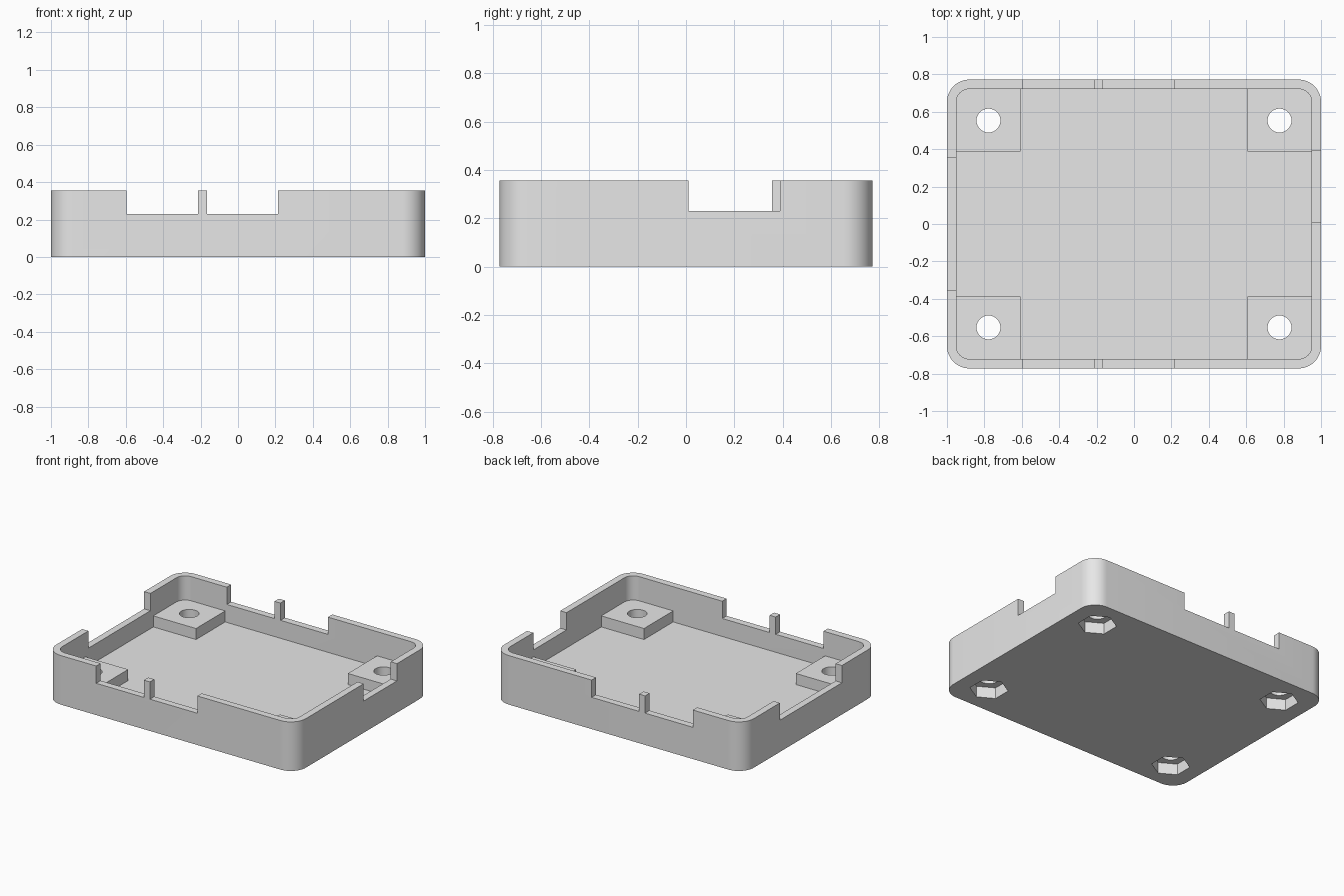
import bpy
import bmesh
from math import cos, sin, pi, radians

cube = bpy.data.objects.get("Cube")
if cube:
    bpy.data.objects.remove(cube, do_unlink=True)

# Overall sizes
HALF_X, HALF_Y, HEIGHT = 1.0, 0.772, 0.355
WALL, RADIUS = 0.05, 0.12
FLOOR, PAD_TOP, SILL = 0.10, 0.18, 0.23
HOLE_X, HOLE_Y = 0.778, 0.553
PAD_X, PAD_Y = 0.608, 0.388
CORNERS = [(sx, sy) for sx in (-1, 1) for sy in (-1, 1)]

grey = bpy.data.materials.new("light grey plastic")
grey.use_nodes = True
grey.diffuse_color = (0.8, 0.8, 0.8, 1)
grey.node_tree.nodes["Principled BSDF"].inputs["Base Color"].default_value = (0.8, 0.8, 0.8, 1)


def rectangle(x0, x1, y0, y1):
    return [(x0, y0), (x1, y0), (x1, y1), (x0, y1)]


def rounded_rectangle(hx, hy, r, steps=12):
    pts = []
    for i, (sx, sy) in enumerate([(1, 1), (-1, 1), (-1, -1), (1, -1)]):
        for k in range(steps + 1):
            a = (i + k / steps) * pi / 2
            pts.append((sx * (hx - r) + r * cos(a), sy * (hy - r) + r * sin(a)))
    return pts


def polygon(cx, cy, r, sides, start=0.0):
    return [(cx + r * cos(start + 2 * pi * i / sides),
             cy + r * sin(start + 2 * pi * i / sides)) for i in range(sides)]


def extrude(name, outlines, z0, z1):
    """One object holding an upright prism for every outline."""
    bm = bmesh.new()
    for outline in outlines:
        face = bm.faces.new([bm.verts.new((x, y, z0)) for x, y in outline])
        top = bmesh.ops.extrude_face_region(bm, geom=[face])["geom"]
        bmesh.ops.translate(bm, vec=(0, 0, z1 - z0),
                            verts=[v for v in top if isinstance(v, bmesh.types.BMVert)])
    bmesh.ops.recalc_face_normals(bm, faces=bm.faces)
    mesh = bpy.data.meshes.new(name)
    bm.to_mesh(mesh)
    bm.free()
    mesh.materials.append(grey)
    obj = bpy.data.objects.new(name, mesh)
    bpy.context.collection.objects.link(obj)
    return obj


def activate(obj):
    bpy.ops.object.select_all(action="DESELECT")
    obj.select_set(True)
    bpy.context.view_layer.objects.active = obj


def cut(obj, cutter):
    cutter.hide_render = True
    mod = obj.modifiers.new("cut", "BOOLEAN")
    mod.operation = "DIFFERENCE"
    mod.solver = "EXACT"
    mod.object = cutter
    activate(obj)
    bpy.ops.object.modifier_apply(modifier=mod.name)


# Tray body and four corner mounting pads
tray = extrude("tray", [rounded_rectangle(HALF_X, HALF_Y, RADIUS)], 0, HEIGHT)
pads = []
for sx, sy in CORNERS:
    xs = sorted((sx * PAD_X, sx * (HALF_X - WALL)))
    ys = sorted((sy * PAD_Y, sy * (HALF_Y - WALL)))
    name = f"{'back' if sy > 0 else 'front'}_{'left' if sx > 0 else 'right'}_pad"
    pads.append(extrude(name, [rectangle(*xs, *ys)], FLOOR, PAD_TOP))

# Hollow inside
cavity = extrude("cavity_cutter",
                 [rounded_rectangle(HALF_X - WALL, HALF_Y - WALL, RADIUS - WALL)], FLOOR, 0.5)

# Rim notches: paired through front and back, one in each side wall
notches = extrude("notch_cutter", [
    rectangle(-0.595, -0.213, -1, 1),
    rectangle(-0.165, 0.215, -1, 1),
    rectangle(0.9, 1.1, 0.01, 0.39),
    rectangle(-1.1, -0.9, -0.355, 0.355),
], SILL, 0.5)

# Hexagonal nut pockets underneath and round screw holes
pockets = extrude("pocket_cutter", [polygon(sx * HOLE_X, sy * HOLE_Y, 0.127, 6, pi / 2)
                                    for sx, sy in CORNERS], -0.1, 0.08)
holes = extrude("hole_cutter", [polygon(sx * HOLE_X, sy * HOLE_Y, 0.064, 32)
                                for sx, sy in CORNERS], -0.2, 0.6)

for cutter in (cavity, notches, pockets, holes):
    cut(tray, cutter)
for pad in pads:
    cut(pad, holes)
for cutter in (cavity, notches, pockets, holes):
    bpy.data.objects.remove(cutter, do_unlink=True)

for obj in [tray] + pads:
    activate(obj)
    bpy.ops.object.shade_smooth_by_angle(angle=radians(30))
